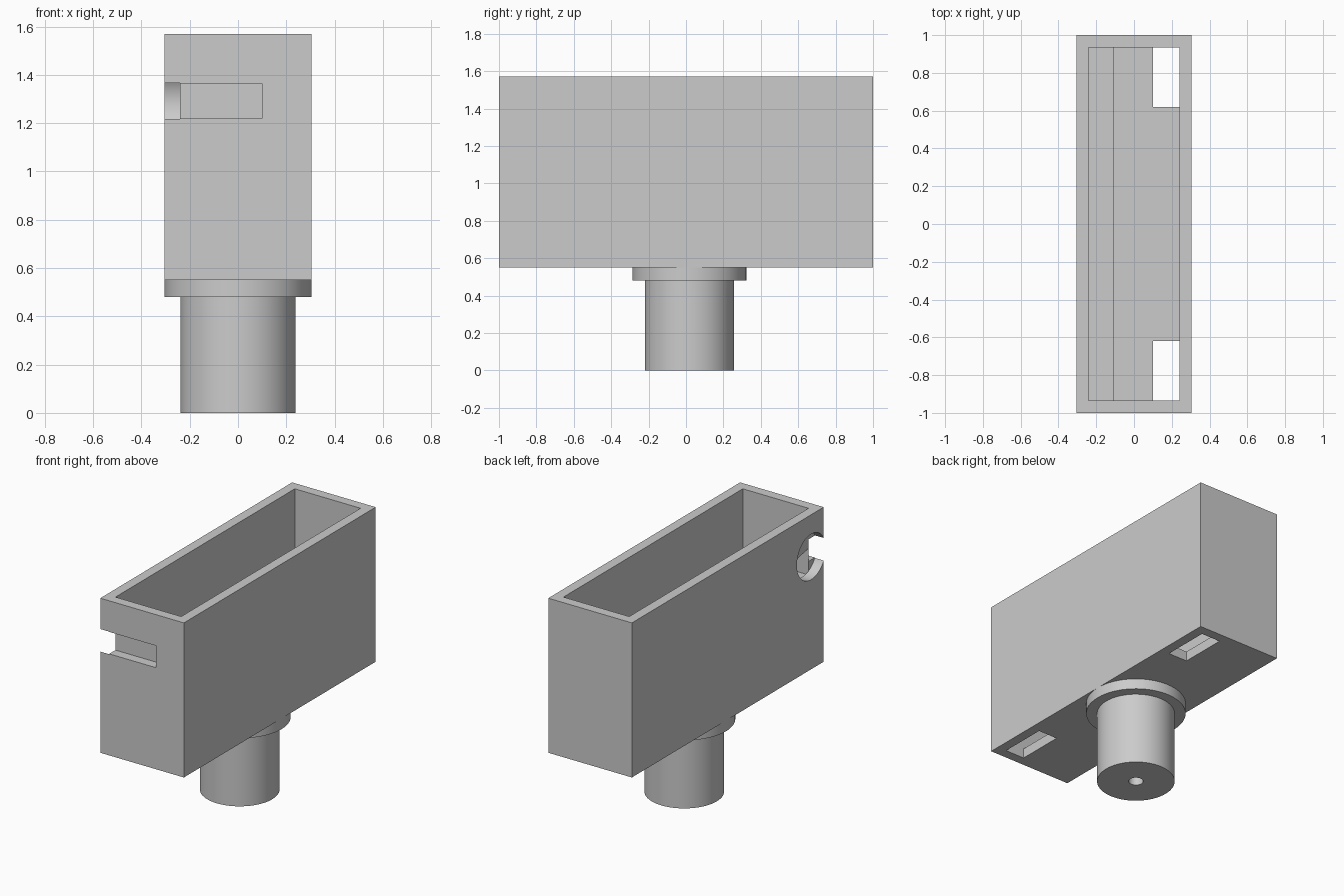
import bpy, bmesh, math
from mathutils import Vector, Matrix

cube = bpy.data.objects.get("Cube")
if cube:
    bpy.data.objects.remove(cube, do_unlink=True)

grey = bpy.data.materials.new("light grey")
grey.use_nodes = True
grey.diffuse_color = (0.6, 0.6, 0.6, 1)
grey.node_tree.nodes["Principled BSDF"].inputs["Base Color"].default_value = (0.6, 0.6, 0.6, 1)


def make_object(name, bm):
    bmesh.ops.recalc_face_normals(bm, faces=bm.faces)
    mesh = bpy.data.meshes.new(name)
    bm.to_mesh(mesh)
    bm.free()
    mesh.materials.append(grey)
    obj = bpy.data.objects.new(name, mesh)
    bpy.context.collection.objects.link(obj)
    return obj


def box(name, low, high):
    low, high = Vector(low), Vector(high)
    bm = bmesh.new()
    bmesh.ops.create_cube(bm, size=1)
    bmesh.ops.scale(bm, vec=high - low, verts=bm.verts)
    bmesh.ops.translate(bm, vec=(low + high) / 2, verts=bm.verts)
    return make_object(name, bm)


def select_only(obj):
    bpy.ops.object.select_all(action="DESELECT")
    obj.select_set(True)
    bpy.context.view_layer.objects.active = obj


def cut(target, cutter):
    mod = target.modifiers.new("cut", "BOOLEAN")
    mod.operation = "DIFFERENCE"
    mod.solver = "EXACT"
    mod.object = cutter
    select_only(target)
    bpy.ops.object.modifier_apply(modifier=mod.name)
    bpy.data.objects.remove(cutter, do_unlink=True)


WIDTH, BOTTOM, TOP = 0.305, 0.55, 1.57      # half width, underside, rim
IN_X, IN_Y, FLOOR = 0.24, 0.935, 0.615      # cavity half sizes and floor
LEDGE_X, LEDGE_Z = -0.105, 1.13

# Open container, hollowed with a stepped profile that leaves a ledge
body = box("container", (-WIDTH, -1, BOTTOM), (WIDTH, 1, TOP))
profile = [(-IN_X, LEDGE_Z), (LEDGE_X, LEDGE_Z), (LEDGE_X, FLOOR),
           (IN_X, FLOOR), (IN_X, TOP + 0.1), (-IN_X, TOP + 0.1)]
bm = bmesh.new()
face = bm.faces.new([bm.verts.new((x, -IN_Y, z)) for x, z in profile])
side = bmesh.ops.extrude_face_region(bm, geom=[face])
bmesh.ops.translate(bm, vec=(0, 2 * IN_Y, 0),
                    verts=[v for v in side["geom"] if isinstance(v, bmesh.types.BMVert)])
cut(body, make_object("cavity_cutter", bm))

# Floor slots at both ends
for end in (-1, 1):
    y0, y1 = sorted((end * 0.62, end * IN_Y))
    cut(body, box("floor_slot_cutter", (0.1, y0, 0.4), (IN_X, y1, 0.7)))

# Front slot, open at the side
cut(body, box("front_slot_cutter", (-0.4, -1.1, 1.22), (0.1, -IN_Y, 1.365)))

# Round finger hole through the side wall
bm = bmesh.new()
bmesh.ops.create_cone(bm, cap_ends=True, segments=64, radius1=0.15, radius2=0.15, depth=0.16,
                      matrix=Matrix.Translation((-IN_X - 0.08, -0.87, 1.292))
                      @ Matrix.Rotation(math.pi / 2, 4, "Y"))
cut(body, make_object("round_hole_cutter", bm))

# Round stem with collar and a blind bore, turned from one profile
outline = [(0, 0.5), (0.045, 0.5), (0.045, 0), (0.238, 0),
           (0.238, 0.48), (WIDTH, 0.48), (WIDTH, BOTTOM)]
bm = bmesh.new()
points = [bm.verts.new((r, 0, z)) for r, z in outline]
edges = [bm.edges.new(pair) for pair in zip(points, points[1:])]
bmesh.ops.spin(bm, geom=points + edges, axis=(0, 0, 1), cent=(0, 0, 0),
               angle=2 * math.pi, steps=64, use_merge=True)
bmesh.ops.remove_doubles(bm, verts=bm.verts, dist=0.0001)
bmesh.ops.translate(bm, vec=(0, 0.018, 0), verts=bm.verts)
stem = make_object("stem_with_collar", bm)

for obj in (body, stem):
    select_only(obj)
    bpy.ops.object.shade_smooth_by_angle(angle=math.radians(30))
